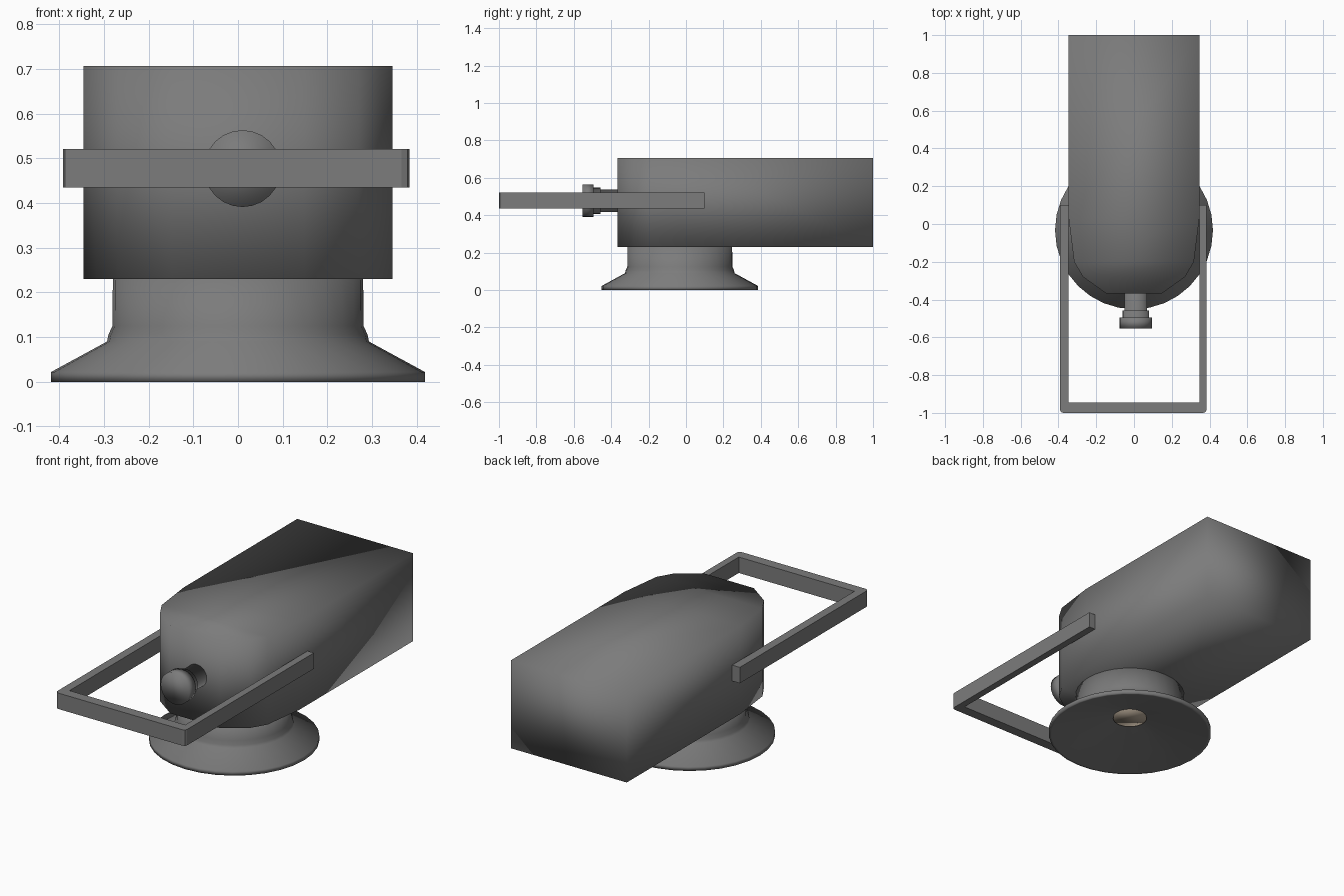
import bpy, bmesh, math
from mathutils import Matrix

if "Cube" in bpy.data.objects:
    bpy.data.objects.remove(bpy.data.objects["Cube"])


def material(name, colour):
    mat = bpy.data.materials.new(name)
    mat.diffuse_color = (*colour, 1)
    mat.use_nodes = True
    mat.node_tree.nodes["Principled BSDF"].inputs["Base Color"].default_value = mat.diffuse_color
    return mat


dark = material("dark_grey", (0.2, 0.2, 0.2))
bronze = material("bronze", (0.42, 0.35, 0.27))


def finish(bm, name, smooth, mat=dark):
    bmesh.ops.recalc_face_normals(bm, faces=bm.faces)
    mesh = bpy.data.meshes.new(name)
    bm.to_mesh(mesh)
    bm.free()
    for p in mesh.polygons:
        p.use_smooth = smooth
    mesh.materials.append(mat)
    obj = bpy.data.objects.new(name, mesh)
    bpy.context.collection.objects.link(obj)
    return obj


def prism(name, half_a, half_b, z0, z1, smooth=False):
    """Extrude the plan between two matching edges; caps are quad strips."""
    bm = bmesh.new()
    outline = half_a + half_b[::-1]
    n = len(outline)
    low, top = [[bm.verts.new((x, y, z)) for x, y in outline] for z in (z0, z1)]
    for ring in (low, top):
        for i in range(len(half_a) - 1):
            bm.faces.new((ring[i], ring[i + 1], ring[n - 2 - i], ring[n - 1 - i]))
    for i in range(n):
        j = (i + 1) % n
        bm.faces.new((low[i], low[j], top[j], top[i]))
    return finish(bm, name, smooth)


def lathe(name, profile, segments, matrix, mat=dark):
    """Spin (radius, height) points about z; both ends are capped."""
    bm = bmesh.new()
    rings = []
    for r, z in profile:
        rings.append([bm.verts.new((r * math.cos(2 * math.pi * k / segments),
                                    r * math.sin(2 * math.pi * k / segments), z))
                      for k in range(segments)])
    for a, b in zip(rings, rings[1:]):
        for k in range(segments):
            m = (k + 1) % segments
            bm.faces.new((a[k], a[m], b[m], b[k]))
    bm.faces.new(rings[0])
    bm.faces.new(rings[-1])
    bmesh.ops.transform(bm, matrix=matrix, verts=bm.verts)
    return finish(bm, name, True, mat)


# Housing: flat back, rounded front in plan, softly shaded
side = [(0.346, 1.0), (0.346, 0.03), (0.317, -0.20), (0.27, -0.28), (0.148, -0.367)]
prism("housing", side, [(-x, y) for x, y in side], 0.23, 0.706, True)

# Carrying handle: U-shaped bar with slightly eased outer corners
outer = [(-0.392, 0.10), (-0.392, -0.985), (-0.387, -0.995), (-0.374, -1.0),
         (0.366, -1.0), (0.379, -0.995), (0.384, -0.985), (0.384, 0.10)]
inner = [(-0.346, 0.10), (-0.346, -0.935), (-0.346, -0.94), (-0.346, -0.945),
         (0.346, -0.945), (0.346, -0.94), (0.346, -0.935), (0.346, 0.10)]
prism("handle", outer, inner, 0.435, 0.521)

# Pedestal: neck and flared foot with a conical hollow underneath
base_at = Matrix.Translation((0, -0.033, 0))
lathe("base", [(0.28, 0.232), (0.281, 0.125), (0.29, 0.105), (0.293, 0.09),
               (0.418, 0.022), (0.418, 0.0), (0.405, 0.0), (0.1, 0.097)], 32, base_at)

# Bronze plug in the hollow
lathe("base_plug", [(0.086, 0.092), (0.086, 0.102)], 32, base_at, bronze)

# Front knob: stem, collar and head along -y
knob_at = Matrix.Translation((0.01, 0, 0.477)) @ Matrix.Rotation(math.pi / 2, 4, 'X')
lathe("knob", [(0.06, 0.36), (0.06, 0.457), (0.07, 0.457), (0.07, 0.495),
               (0.086, 0.495), (0.086, 0.553)], 24, knob_at)
